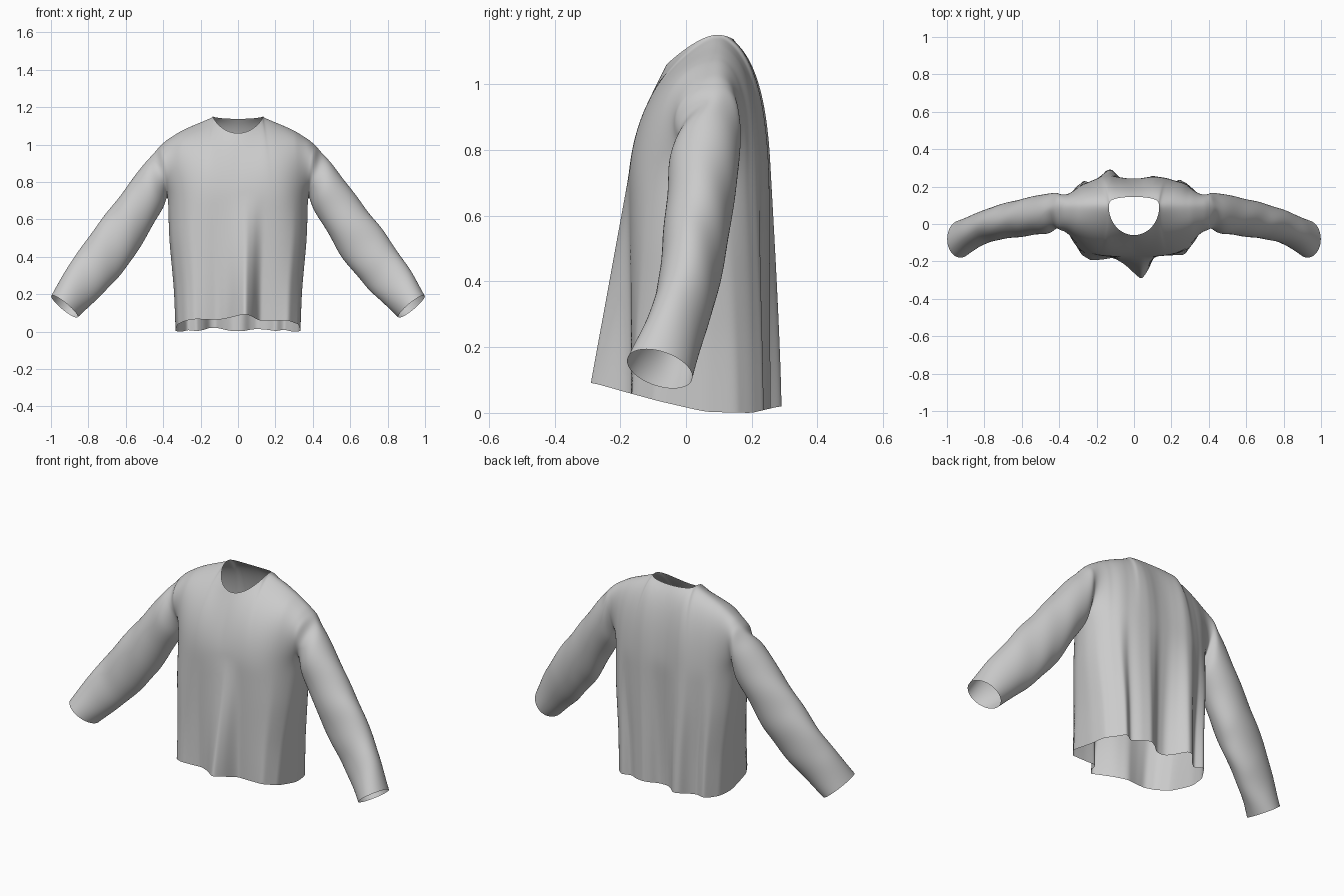
import bpy, bmesh, math
from mathutils import Vector

if "Cube" in bpy.data.objects:
    bpy.data.objects.remove(bpy.data.objects["Cube"])

N, LOW, UP = 24, 9, 8          # half columns, rows below armpit, rows above armpit
SEAM_Y, PIT_Z = 0.06, 0.72
NECK_K = 0.375                 # columns with |k| below this end on the neckline


def lerp(a, b, t):
    return a + (b - a) * t


def table(pts, x):
    """Piecewise-linear lookup."""
    if x <= pts[0][0]:
        return pts[0][1]
    for (x0, y0), (x1, y1) in zip(pts, pts[1:]):
        if x <= x1:
            return lerp(y0, y1, (x - x0) / (x1 - x0))
    return pts[-1][1]


# Hem outline seen from above (x, y), with the hanging folds
HEM = {
    -1: [(-.335, .06), (-.325, -.09), (-.28, -.165), (-.23, -.195), (-.17, -.19), (-.11, -.18),
         (-.05, -.215), (0, -.262), (.04, -.297), (.075, -.25), (.11, -.165), (.18, -.168),
         (.27, -.165), (.325, -.09), (.335, .06)],
    1: [(-.335, .06), (-.325, .15), (-.27, .235), (-.22, .21), (-.18, .24), (-.15, .29),
        (-.115, .292), (-.08, .25), (-.03, .208), (.03, .208), (.06, .24), (.1, .26),
        (.16, .24), (.2, .21), (.245, .242), (.29, .2), (.325, .15), (.335, .06)],
}
HEM_Z = [(-.285, .092), (-.19, .065), (-.08, .035), (.06, .003), (.2, 0), (.285, .02)]
SHOULDER = [(.135, 1.152), (.2, 1.122), (.257, 1.098), (.31, 1.072), (.385, 1.025), (.45, .965)]


def top_edge(k, side):
    """Neckline in the middle, shoulder seam outside it."""
    a = abs(k)
    if a <= NECK_K:
        ang = k / NECK_K * math.pi / 2
        c = max(0.0, math.cos(ang))
        if side < 0:
            return Vector((.135 * math.sin(ang), .09 - .15 * c, 1.152 - .092 * c ** 1.5))
        return Vector((.135 * math.sin(ang), .09 + .055 * c ** .5, 1.152 - .015 * c))
    x = lerp(.135, .45, (a - NECK_K) / (1 - NECK_K))
    return Vector((math.copysign(x, k), .09, table(SHOULDER, x)))


def column(k, side):
    """One vertical strip of the torso, hem to shoulder."""
    u = math.sin(k * .45 * math.pi) / math.sin(.45 * math.pi)
    hem_y = table(HEM[side], u * .335)
    hem_z = table(HEM_Z, hem_y)
    depth = .235 if side < 0 else .19
    chest = Vector((u * .375, SEAM_Y + side * depth * max(0, 1 - abs(u) ** 4) ** .6, PIT_Z))
    if side > 0:
        chest.y += .2 * (hem_y - .235) * (1 - u ** 4) if abs(u) < .85 else 0
    pts = []
    for j in range(LOW):
        f = j / LOW
        w = table([(0, .335), (.3, .343), (.7, .37), (1, .375)], f)
        pts.append(Vector((u * w, lerp(hem_y, chest.y, f if side < 0 else f ** 1.3),
                           lerp(hem_z, PIT_Z, f))))
    top = top_edge(k, side)
    rise = .42 + .7 * min(abs(k), .7) if side < 0 else .75 + .2 * min(1, abs(k) / .5)
    ctrl = Vector((lerp(chest.x, top.x, .5), chest.y - side * .012 * (1 - k * k),
                   lerp(PIT_Z, top.z, rise if abs(k) < 1 else .5)))
    if abs(k) == 1:
        ctrl.y = .075
    for j in range(UP + 1):
        q = j / UP
        p = chest * (1 - q) ** 2 + ctrl * 2 * q * (1 - q) + top * q * q
        p.y += side * .095 * max(0, math.sin(math.pi * q)) ** .8 * abs(k) ** 6
        pts.append(p)
    return pts


def skin(bm, strips, closed=False):
    rows = [[bm.verts.new(p) for p in s] for s in strips]
    n = len(rows[0])
    for a, b in zip(rows, rows[1:]):
        for j in range(n if closed else n - 1):
            m = (j + 1) % n
            bm.faces.new((a[j], a[m], b[m], b[j]))


# Sleeve stations: top x, z, bottom x, z, centre y, half depth, twist
SLEEVE = [
    (.45, .965, .375, .72, .075, .095, 0),
    (.525, .872, .402, .65, .055, .11, 0),
    (.605, .765, .465, .55, .045, .105, 0),
    (.685, .66, .542, .41, .03, .102, 0),
    (.765, .56, .62, .31, .015, .096, 0),
    (.848, .44, .70, .22, -.005, .09, 0),
    (.928, .325, .78, .145, -.04, .09, .01),
    (.997, .195, .858, .073, -.08, .097, .032),
]


def sleeve_rings(sx):
    front, back = column(sx, -1)[LOW:], column(sx, 1)[LOW:]
    rings = [front + back[-2:0:-1]]          # armhole loop
    steps = 2 * (len(SLEEVE) - 1)
    for i in range(1, steps + 1):
        j = min((i - 1) // 2, len(SLEEVE) - 2)
        xt, zt, xb, zb, yc, h, tw = (lerp(a, b, i / 2 - j) for a, b in zip(SLEEVE[j], SLEEVE[j + 1]))
        mid = Vector(((xt + xb) / 2, yc, (zt + zb) / 2))
        up = Vector(((xt - xb) / 2, -tw, (zt - zb) / 2))
        fwd = Vector((-tw * .7, -h, tw * .2))
        fold = .03 * math.sin(math.pi * i / steps)
        ring = []
        for m in range(2 * UP):
            t = math.pi * (1 - m / UP)
            r = 1 + fold * math.sin(3 * t + i * 1.7 * sx)     # soft diagonal creases
            p = mid + (up * math.cos(t) + fwd * math.sin(t)) * r
            ring.append(Vector((p.x * sx, p.y, p.z)))
        rings.append(ring)
    return rings


bm = bmesh.new()
# Front and back panels
for side in (-1, 1):
    skin(bm, [column(i / N, side) for i in range(-N, N + 1)])
# Sleeves
for sx in (-1, 1):
    skin(bm, sleeve_rings(sx), closed=True)
# Sew the seams
bmesh.ops.remove_doubles(bm, verts=bm.verts, dist=1e-4)
bmesh.ops.recalc_face_normals(bm, faces=bm.faces)

mesh = bpy.data.meshes.new("long_sleeved_shirt")
bm.to_mesh(mesh)
bm.free()
shirt = bpy.data.objects.new("long_sleeved_shirt", mesh)
bpy.context.collection.objects.link(shirt)
for poly in mesh.polygons:
    poly.use_smooth = True
sub = shirt.modifiers.new("smooth_cloth", 'SUBSURF')
sub.levels = sub.render_levels = 2
